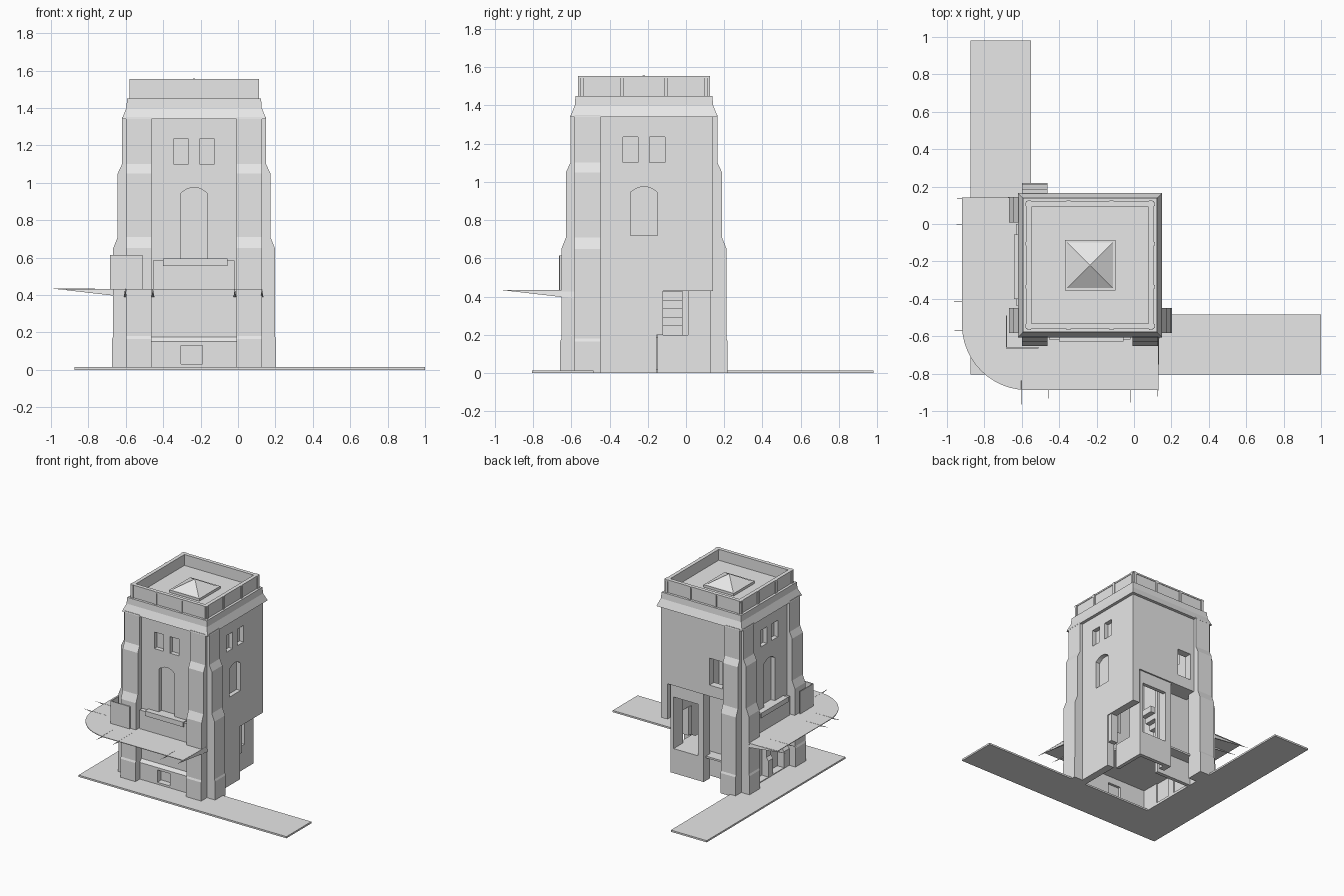
import bpy, bmesh, math
from mathutils import Matrix, Vector

cube = bpy.data.objects.get("Cube")
if cube:
    bpy.data.objects.remove(cube, do_unlink=True)

stone = bpy.data.materials.new("pale_grey_stone")
stone.use_nodes = True
stone.diffuse_color = (0.8, 0.8, 0.8, 1)
stone.node_tree.nodes["Principled BSDF"].inputs["Base Color"].default_value = (0.8, 0.8, 0.8, 1)

CENTRE = Matrix.Translation((-0.235, -0.22, 0))
H = 0.362                                   # half width of the tower walls
FRONT, RIGHT, BACK, LEFT = 0, 1, 2, -1      # quarter turns of each side


def finish(name, bm, side=None):
    bmesh.ops.recalc_face_normals(bm, faces=bm.faces)
    mesh = bpy.data.meshes.new(name)
    bm.to_mesh(mesh)
    bm.free()
    if side is not None:
        mesh.transform(CENTRE @ Matrix.Rotation(side * math.pi / 2, 4, "Z"))
    mesh.materials.append(stone)
    ob = bpy.data.objects.new(name, mesh)
    bpy.context.collection.objects.link(ob)
    return ob


def extrude(name, points, move, side=None):
    bm = bmesh.new()
    face = bm.faces.new([bm.verts.new(p) for p in points])
    new = bmesh.ops.extrude_face_region(bm, geom=[face])["geom"]
    bmesh.ops.translate(bm, vec=Vector(move),
                        verts=[v for v in new if isinstance(v, bmesh.types.BMVert)])
    return finish(name, bm, side)


def box(name, u, n, z, side=None):
    """Box from ranges; on a side, u runs along the wall and n points outward."""
    y = n if side is None else (-n[1], -n[0])
    pts = [(u[0], y[0], z[0]), (u[1], y[0], z[0]), (u[1], y[1], z[0]), (u[0], y[1], z[0])]
    return extrude(name, pts, (0, 0, z[1] - z[0]), side)


def section(name, profile, u, side):
    """Outline of (outward, height) points swept along the wall."""
    return extrude(name, [(u[0], -n, z) for n, z in profile], (u[1] - u[0], 0, 0), side)


def stack(name, rings, cap_bottom=True):
    """Square rings of (half width, height) joined in order."""
    bm = bmesh.new()
    loops = [[bm.verts.new((sx * h, sy * h, z)) for sx, sy in
              ((-1, -1), (1, -1), (1, 1), (-1, 1))] for h, z in rings]
    for a, b in zip(loops, loops[1:]):
        for i in range(4):
            j = (i + 1) % 4
            bm.faces.new((a[i], a[j], b[j], b[i]))
    bm.faces.new(loops[0])
    bm.faces.new(loops[-1])
    return finish(name, bm, 0)


def cut(ob, cutter):
    mod = ob.modifiers.new("opening", "BOOLEAN")
    mod.operation, mod.object, mod.solver = "DIFFERENCE", cutter, "EXACT"
    bpy.context.view_layer.objects.active = ob
    bpy.ops.object.modifier_apply(modifier=mod.name)
    bpy.data.objects.remove(cutter, do_unlink=True)


def arch(name, z0, n0, n1, side):
    pts = [(-0.07, -n0, z0), (0.07, -n0, z0)]
    for i in range(9):
        t = i / 4 - 1
        pts.append((-0.07 * t, -n0, 0.975 - 0.03 * t * t))
    return extrude(name, pts, (0, n0 - n1, 0), side)


def windows(wall, side, arch_sill):
    for u in ((-0.11, -0.03), (0.03, 0.11)):
        cut(wall, box("cutter", u, (H - 0.1, H + 0.1), (1.1, 1.235), side))
        box("upper_window_pane", u, (H - 0.045, H - 0.035), (1.1, 1.235), side)
    cut(wall, arch("cutter", arch_sill, H - 0.1, H + 0.1, side))
    arch("arched_window_pane", arch_sill, H - 0.045, H - 0.035, side)


# Tower walls with a plinth on the two street sides
plinth_wall = [(H - 0.06, 0), (H + 0.02, 0), (H + 0.02, 0.15), (H, 0.175), (H, 1.4), (H - 0.06, 1.4)]
front_wall = section("front_wall", plinth_wall, (-H, H), FRONT)
windows(front_wall, FRONT, 0.595)
cut(front_wall, box("cutter", (-0.07, 0.045), (H - 0.1, H + 0.1), (0.03, 0.13), FRONT))
box("basement_window_pane", (-0.07, 0.045), (H - 0.04, H - 0.03), (0.03, 0.13), FRONT)

left_wall = section("left_wall", plinth_wall, (-H, H), LEFT)
windows(left_wall, LEFT, 0.595)
for u in ((-0.17, -0.04), (0.02, 0.16)):
    cut(left_wall, box("cutter", u, (H - 0.1, H + 0.1), (0.02, 0.33), LEFT))
    box("street_door", u, (H - 0.05, H - 0.04), (0.02, 0.33), LEFT)

right_wall = box("right_wall", (-H, H), (H - 0.06, H), (0.43, 1.4), RIGHT)
windows(right_wall, RIGHT, 0.72)
box("right_lower_wall", (-H, 0.065), (H - 0.06, H), (0, 0.43), RIGHT)

back_wall = box("back_wall", (-H, H), (H - 0.06, H), (0.72, 1.4), BACK)
cut(back_wall, box("cutter", (0.075, 0.195), (H - 0.1, H + 0.1), (0.81, 1.03), BACK))

# Stepped corner buttresses
buttress = [(H - 0.06, 0), (H + 0.076, 0), (H + 0.076, 0.165), (H + 0.07, 0.18),
            (H + 0.07, 0.65), (H + 0.046, 0.71), (H + 0.046, 1.05), (H + 0.023, 1.1),
            (H + 0.023, 1.35), (H - 0.06, 1.35)]
for side, ends in ((FRONT, (-1, 1)), (RIGHT, (-1,)), (BACK, (1,)), (LEFT, (-1, 1))):
    for e in ends:
        section("buttress", buttress, sorted((e * 0.228, e * (H + 0.002))), side)

# Cornice, parapet and roof deck
stack("cornice_and_parapet", [(0.386, 1.34), (H, 1.4), (0.358, 1.45), (0.338, 1.45),
                              (0.338, 1.553), (0.314, 1.553), (0.314, 1.465)])
for side in (FRONT, RIGHT, BACK, LEFT):
    for u in (-0.325, -0.115, 0.115, 0.325):
        box("parapet_pier", (u - 0.01, u + 0.01), (0.32, 0.346), (1.45, 1.555), side)
    box("parapet_coping", (-0.342, 0.342), (0.312, 0.342), (1.543, 1.555), side)

# Pyramid skylight
stack("skylight", [(0.135, 1.465), (0.135, 1.485), (0.122, 1.485), (0.002, 1.558)])

# Back porch: low walls, posts, recess and ceiling
box("porch_side_low_wall", (0.02, 0.05), (-0.15, 0.01), (0, 0.2))
box("porch_corner_post", (0.02, 0.05), (0.01, 0.13), (0, 0.72))
box("porch_back_low_wall", (-0.2, 0.03), (0.1, 0.13), (0, 0.2))
box("porch_back_post", (-0.25, -0.2), (0.05, 0.13), (0, 0.72))
box("porch_lintel", (-0.2, 0.03), (0.1, 0.13), (0.62, 0.72))
box("porch_recess_wall", (-0.56, -0.22), (-0.02, 0.01), (0, 0.74))
box("porch_ceiling", (-0.5, -0.2), (0, 0.14), (0.72, 0.74))
box("porch_jamb", (0.06, 0.12), (-0.16, -0.12), (0.2, 0.43))

# Interior floor and stairs
box("inner_floor", (-0.55, 0.02), (-0.53, 0.1), (0.185, 0.2))
for i in range(8):
    box("stair_step", (-0.5 + i * 0.04, -0.46 + i * 0.04), (-0.13, -0.02),
        (0.2 + i * 0.045, 0.25 + i * 0.045))

# Sign boxes and sills above the canopy
for side in (FRONT, LEFT):
    box("sign_box", (-0.22, 0.215), (H - 0.02, H + 0.035), (0.432, 0.585), side)
    box("window_sill", (-0.165, 0.18), (H - 0.02, H + 0.045), (0.555, 0.595), side)
box("corner_sign_front", (-0.685, -0.51), (-0.665, -0.658), (0.432, 0.615))
box("corner_sign_side", (-0.685, -0.678), (-0.665, -0.49), (0.432, 0.615))

# Canopy wrapping the street corner
outline = [(0.13, -0.57), (0.13, -0.888)]
for i in range(13):
    a = math.pi * 1.5 - i * math.pi / 24
    outline.append((-0.57 + 0.35 * math.cos(a), -0.538 + 0.35 * math.sin(a)))
outline += [(-0.92, 0.142), (-0.59, 0.142), (-0.59, -0.57)]
extrude("canopy", [(x, y, 0.428) for x, y in outline], (0, 0, 0.005))


def bracket(root, tip, across):
    """Tapering spike below the canopy."""
    bm = bmesh.new()
    r, w = Vector(root), Vector(across) * 0.008
    base = [bm.verts.new(p) for p in (r - w, r + w, r + Vector((0, 0, 0.045)))]
    end = bm.verts.new(tip)
    bm.faces.new(base)
    for i in range(3):
        bm.faces.new((base[i], base[(i + 1) % 3], end))
    finish("canopy_bracket", bm)


for x in (-0.603, -0.455, -0.017, 0.128):
    bracket((x, -0.56, 0.387), (x, -0.975, 0.435), (1, 0, 0))
for y in (-0.57, -0.415, -0.005, 0.136):
    bracket((-0.58, y, 0.387), (-1.0, y, 0.435), (0, 1, 0))

# Pavement around the street corner
pavement = [(-0.873, -0.805), (1.0, -0.805), (1.0, -0.485), (-0.55, -0.485), (-0.55, 0.98), (-0.873, 0.98)]
extrude("pavement", [(x, y, 0) for x, y in pavement], (0, 0, 0.014))
